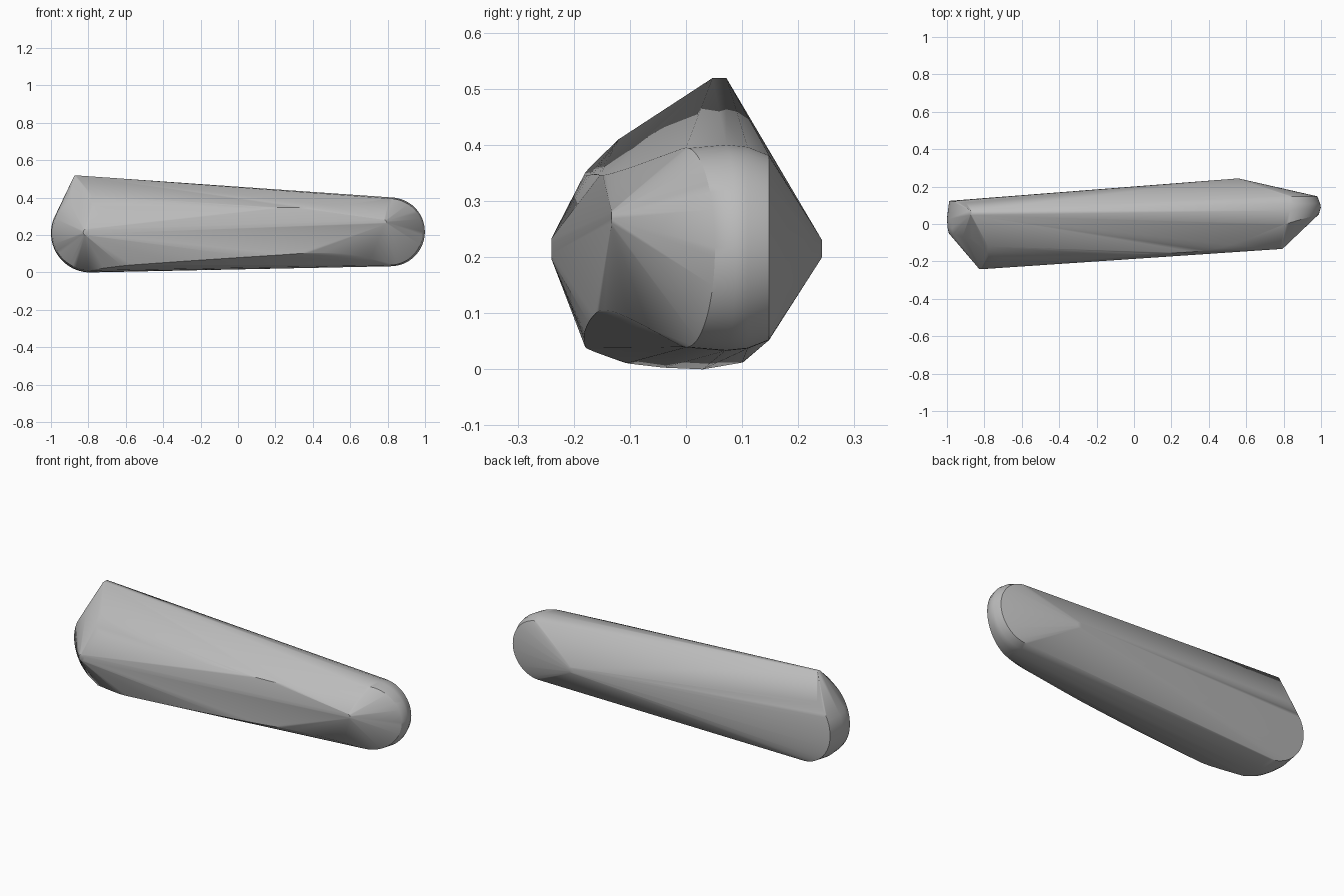
import bpy
import bmesh
from math import sin, cos, tau, radians

cube = bpy.data.objects.get("Cube")
if cube:
    bpy.data.objects.remove(cube, do_unlink=True)

# One plain grey for the whole body
grey = bpy.data.materials.new("stone_grey")
grey.use_nodes = True
colour = (0.5, 0.5, 0.5, 1)
grey.diffuse_color = colour
grey.node_tree.nodes["Principled BSDF"].inputs["Base Color"].default_value = colour

bm = bmesh.new()


def ring(x, y, z, r, lean=0.0, steps=64):
    """Upright ring facing y, leaning along y as it goes outward in x."""
    for i in range(steps):
        dx, dz = r * cos(tau * i / steps), r * sin(tau * i / steps)
        bm.verts.new((x + dx, y + lean * dx, z + dz))


def ridge(points):
    """Smoothed line of points that the skin stretches over."""
    n = len(points)
    for i in range(n - 1):
        p = [points[max(0, min(n - 1, i + k))] for k in (-1, 0, 1, 2)]
        for s in range(6):
            t = s / 6
            bm.verts.new([0.5 * (2 * b + (c - a) * t + (2 * a - 5 * b + 4 * c - d) * t * t
                                 + (3 * b - a - 3 * c + d) * t ** 3)
                          for a, b, c, d in zip(*p)])
    bm.verts.new(points[-1])


# Rounded wide end
ring(-0.79, -0.10, 0.21, 0.200, -0.25)
ring(-0.79, -0.04, 0.21, 0.207, -0.1)
ring(-0.79, 0.03, 0.21, 0.21)
ring(-0.79, 0.10, 0.21, 0.198, -0.12)

# Rounded narrow end
ring(0.81, 0.0, 0.217, 0.178, 0.29)
ring(0.815, 0.07, 0.217, 0.184, 0.1)
ring(0.815, 0.11, 0.217, 0.180)
ring(0.815, 0.148, 0.217, 0.165)

# Blunt tips on the front, back and top
ring(-0.81, -0.24, 0.215, 0.018, steps=12)
ring(0.78, -0.133, 0.268, 0.014, steps=12)
ring(0.55, 0.242, 0.215, 0.016, steps=12)
for y in (0.047, 0.072):
    ring(-0.867, y, 0.507, 0.012, steps=12)

# Lower and upper front ridges
ridge([(-0.8, -0.11, 0.012), (-0.62, -0.172, 0.035), (-0.5, -0.18, 0.045),
       (-0.2, -0.181, 0.066), (0.2, -0.168, 0.092), (0.45, -0.145, 0.106),
       (0.65, -0.095, 0.088), (0.79, -0.01, 0.042)])
ridge([(-0.78, -0.12, 0.41), (-0.7, -0.18, 0.35), (0, -0.162, 0.348),
       (0.45, -0.13, 0.35), (0.8, 0.0, 0.394)])

# Stretch a taut skin over everything
hull = bmesh.ops.convex_hull(bm, input=bm.verts[:])
loose = {g for g in hull["geom_interior"] + hull["geom_unused"]
         if isinstance(g, bmesh.types.BMVert)}
bmesh.ops.delete(bm, geom=list(loose), context="VERTS")
bmesh.ops.dissolve_limit(bm, angle_limit=radians(0.5), verts=bm.verts[:], edges=bm.edges[:])
bmesh.ops.recalc_face_normals(bm, faces=bm.faces[:])

mesh = bpy.data.meshes.new("body")
bm.to_mesh(mesh)
bm.free()
mesh.materials.append(grey)
body = bpy.data.objects.new("body", mesh)
bpy.context.collection.objects.link(body)
bpy.ops.object.select_all(action="DESELECT")
body.select_set(True)
bpy.context.view_layer.objects.active = body
bpy.ops.object.shade_smooth_by_angle(angle=radians(30))
